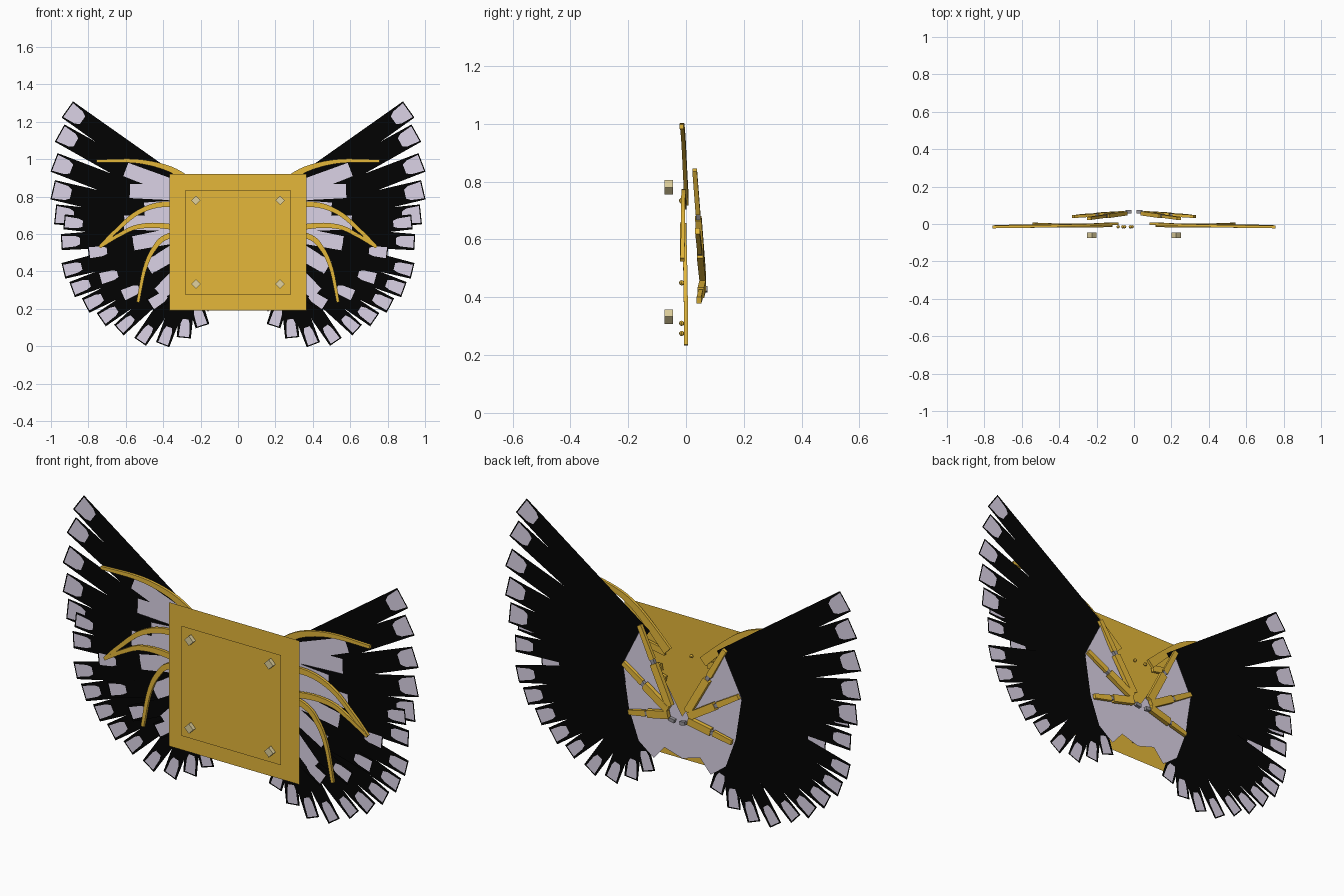
import bpy, bmesh, math
from mathutils import Vector

if "Cube" in bpy.data.objects:
    bpy.data.objects.remove(bpy.data.objects["Cube"])


def material(name, rgb):
    m = bpy.data.materials.new(name)
    m.diffuse_color = (*rgb, 1)
    m.use_nodes = True
    m.node_tree.nodes["Principled BSDF"].inputs["Base Color"].default_value = m.diffuse_color
    return m


GOLD = material("gold", (0.78, 0.475, 0.042))
BLACK = material("black", (0.0008, 0.0008, 0.0008))
LILAC = material("pale lilac", (0.71, 0.65, 0.79))
BEIGE = material("beige", (0.75, 0.64, 0.34))
GREY = material("grey", (0.3, 0.29, 0.31))


def finish(bm, name, mats, mirror=True):
    me = bpy.data.meshes.new(name)
    bm.to_mesh(me)
    bm.free()
    for m in mats:
        me.materials.append(m)
    ob = bpy.data.objects.new(name, me)
    bpy.context.collection.objects.link(ob)
    if mirror:
        mod = ob.modifiers.new("mirror", 'MIRROR')
        mod.use_mirror_merge = False
    return ob


def sheet(name, pts, y, mat, mirror=True):
    """Flat polygon facing the front, points given as (x, z)."""
    bm = bmesh.new()
    bm.faces.new([bm.verts.new((x, y, z)) for x, z in pts])
    return finish(bm, name, [mat], mirror)


def feather(name, base, tip, y, w0, w1, patch=0.8):
    """Flat tapered strip; patch is the relative width of the pale tip (0 = all pale)."""
    a, b = Vector(base), Vector(tip)
    d = (b - a).normalized()
    n = Vector((-d.y, d.x))
    length = (b - a).length
    q0 = patch or 0.8
    bm = bmesh.new()
    rows = []
    # distance along the feather and relative half-width of the patch there
    for s, q in ((0, 0.4), (length - 0.1, q0 * 0.55), (length - 0.075, q0 * 0.85),
                 (length - 0.006, q0), (length, q0)):
        w = w0 + (w1 - w0) * s / length
        row = []
        for u in (-1, -q, q, 1):
            p = a + d * s + n * u * w
            row.append(bm.verts.new((p.x, y, p.y)))
        rows.append(row)
    for i in range(4):
        for j in range(3):
            f = bm.faces.new((rows[i][j], rows[i][j + 1], rows[i + 1][j + 1], rows[i + 1][j]))
            f.material_index = int(patch > 0 and i in (1, 2) and j == 1)
    return finish(bm, name, [BLACK, LILAC] if patch else [LILAC])


def smooth(pts, n=6):
    """Catmull-Rom curve through the points."""
    p = [Vector(v) for v in pts]
    p = [2 * p[0] - p[1]] + p + [2 * p[-1] - p[-2]]
    out = []
    for i in range(1, len(p) - 2):
        a, b, c, d = p[i - 1:i + 3]
        for k in range(n):
            t = k / n
            out.append(0.5 * (2 * b + (c - a) * t + (2 * a - 5 * b + 4 * c - d) * t * t
                              + (3 * b - a - 3 * c + d) * t ** 3))
    return out + [p[-2]]


def bar(name, pts, w0, w1, depth, mat):
    """Rectangular section swept along a path, tapering from w0 to w1."""
    pts = [Vector(p) for p in pts]
    bm = bmesh.new()
    rings = []
    for i, p in enumerate(pts):
        d = pts[min(i + 1, len(pts) - 1)] - pts[max(i - 1, 0)]
        n = Vector((-d.z, 0, d.x)).normalized()
        w = w0 + (w1 - w0) * i / (len(pts) - 1)
        rings.append([bm.verts.new(p + n * u * w + Vector((0, v * depth, 0)))
                      for u, v in ((-1, -1), (1, -1), (1, 1), (-1, 1))])
    for r, s in zip(rings, rings[1:]):
        for k in range(4):
            bm.faces.new((r[k], r[(k + 1) % 4], s[(k + 1) % 4], s[k]))
    bm.faces.new(rings[0])
    bm.faces.new(rings[-1][::-1])
    bmesh.ops.recalc_face_normals(bm, faces=bm.faces)
    return finish(bm, name, [mat])


def box_corners(hx, z0, z1):
    return [(-hx, z0), (hx, z0), (hx, z1), (-hx, z1)]


# Front plate with a smaller panel floating ahead of it
sheet("front_plate", box_corners(0.367, 0.19, 0.922), -0.03, GOLD, False)
sheet("centre_panel", box_corners(0.28, 0.275, 0.835), -0.055, GOLD, False)

# Four diamond pegs through the panel
for z in (0.333, 0.78):
    r = 0.025
    bar("plate_peg", [(0.225 - r / 2, -0.06, z - r / 2), (0.225 + r / 2, -0.06, z + r / 2)],
        r / math.sqrt(2), r / math.sqrt(2), 0.015, BEIGE)

# Long feathers fanned around the wing edge
edge = [Vector(p) for p in ((0.22, 0.775), (0.31, 0.61), (0.285, 0.43), (0.255, 0.31))]
tips = [(0.872, 1.237), (0.91, 1.115), (0.937, 0.965), (0.942, 0.825), (0.928, 0.70),
        (0.895, 0.56), (0.885, 0.415), (0.84, 0.32), (0.77, 0.24), (0.69, 0.17),
        (0.60, 0.12), (0.495, 0.065), (0.385, 0.055), (0.285, 0.095), (0.205, 0.155)]
for i, t in enumerate(tips):
    s = i / (len(tips) - 1) * 3
    k = min(int(s), 2)
    base = edge[k].lerp(edge[k + 1], s - k)
    tip = Vector(t)
    tip += (tip - base).normalized() * 0.05
    w = 0.053 if i < 5 else 0.043 if i < 10 else 0.038
    feather("long_feather", base, tip, 0.021 + 0.0005 * i, 0.055 if i < 9 else 0.04, w,
            0.86 if i < 5 else 0.74)

# Shorter feathers in front of the lower fan
for i, (b, t) in enumerate((((0.31, 0.60), (0.93, 0.665)), ((0.31, 0.55), (0.80, 0.50)),
                            ((0.30, 0.48), (0.74, 0.36)), ((0.28, 0.42), (0.62, 0.27)),
                            ((0.25, 0.36), (0.47, 0.22)))):
    feather("short_feather", b, t, 0.0195 - 0.0005 * i, 0.045, 0.04, 0.75)

# Pale covert feathers on the front of the wing
coverts = [((0.27, 0.82), (0.60, 0.945)), ((0.28, 0.82), (0.578, 0.83)),
           ((0.30, 0.74), (0.50, 0.73)), ((0.30, 0.66), (0.61, 0.66)),
           ((0.30, 0.60), (0.56, 0.55)), ((0.28, 0.54), (0.48, 0.42)),
           ((0.26, 0.44), (0.42, 0.28))]
for i, (b, t) in enumerate(coverts):
    feather("covert_feather", b, t, 0.0165 - 0.0006 * i, 0.043, 0.038, 0)

# Pale inner membrane on the back of the wing
sheet("wing_membrane", [(0.0, 0.44), (0.235, 0.82), (0.335, 0.62), (0.30, 0.40),
                        (0.245, 0.25), (0.16, 0.185), (0.10, 0.255), (0.0, 0.225)],
      0.03, LILAC)

# Curved gold ribs in front of the feathers
ribs = [[(0.10, 0.002, 0.735), (0.20, -0.003, 0.83), (0.30, -0.007, 0.912),
         (0.40, -0.01, 0.96), (0.55, -0.013, 0.99), (0.757, -0.016, 0.99)],
        [(0.12, -0.006, 0.72), (0.37, -0.008, 0.76), (0.53, -0.01, 0.718),
         (0.66, -0.011, 0.61), (0.74, -0.012, 0.53)],
        [(0.12, -0.01, 0.58), (0.37, -0.012, 0.64), (0.53, -0.013, 0.64),
         (0.635, -0.014, 0.595), (0.74, -0.014, 0.53)],
        [(0.14, -0.006, 0.64), (0.37, -0.005, 0.59), (0.45, -0.003, 0.52),
         (0.50, -0.001, 0.41), (0.535, 0.0, 0.235)]]
for i, r in enumerate(ribs):
    bar("curved_rib", smooth(r), 0.024 if i == 0 else 0.017, 0.008, 0.007, GOLD)

# Jointed arms spreading from the hub on the back
hub = Vector((0.03, 0.06, 0.45))
for end in ((0.24, 0.03, 0.84), (0.325, 0.04, 0.63), (0.29, 0.045, 0.39)):
    e = Vector(end)
    at = lambda t: hub.lerp(e, t)
    bar("inner_arm", [at(0.1), at(0.57)], 0.019, 0.019, 0.011, GOLD)
    bar("arm_joint", [at(0.57), at(0.62)], 0.01, 0.01, 0.008, GREY)
    bar("outer_arm", [at(0.62), at(1)], 0.015, 0.012, 0.008, GOLD)
bar("hub_link", [(0.015, 0.066, 0.425), (0.045, 0.066, 0.43)], 0.009, 0.009, 0.009, GREY)

# Small studs behind the plate
for x, z in ((-0.02, 0.733), (-0.085, 0.735), (-0.05, 0.45), (-0.01, 0.275), (-0.06, 0.31)):
    bpy.ops.mesh.primitive_uv_sphere_add(segments=8, ring_count=6, radius=0.009,
                                         location=(x, -0.015, z))
    stud = bpy.context.object
    stud.name = "stud"
    stud.data.materials.append(GOLD)
